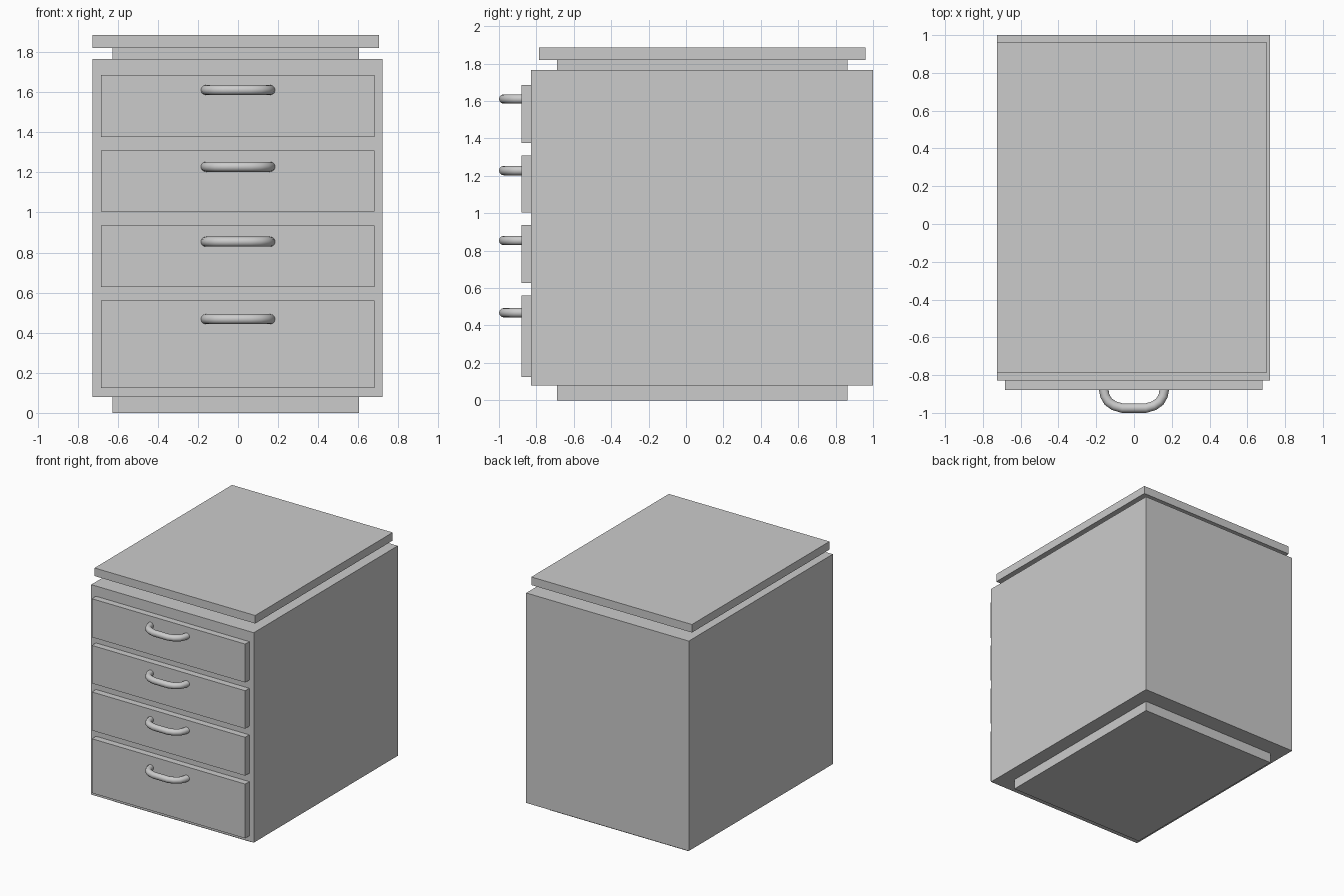
import bpy
import bmesh
import math
from mathutils import Matrix

if "Cube" in bpy.data.objects:
    bpy.data.objects.remove(bpy.data.objects["Cube"])


def box(name, x0, x1, y0, y1, z0, z1):
    bm = bmesh.new()
    size = Matrix.Diagonal((x1 - x0, y1 - y0, z1 - z0, 1))
    centre = Matrix.Translation(((x0 + x1) / 2, (y0 + y1) / 2, (z0 + z1) / 2))
    bmesh.ops.create_cube(bm, size=1, matrix=centre @ size)
    mesh = bpy.data.meshes.new(name)
    bm.to_mesh(mesh)
    bm.free()
    obj = bpy.data.objects.new(name, mesh)
    bpy.context.collection.objects.link(obj)
    return obj


def handle(name, z):
    # bent bar: straight front with rounded corners running into the drawer
    half = [(0.161, -0.875), (0.154, -0.91), (0.137, -0.94), (0.106, -0.962), (0.062, -0.975)]
    path = [(-x, y) for x, y in half] + half[::-1]
    curve = bpy.data.curves.new(name, 'CURVE')
    curve.dimensions = '3D'
    curve.bevel_depth = 0.025
    curve.bevel_resolution = 4
    curve.use_fill_caps = True
    spline = curve.splines.new('POLY')
    spline.points.add(len(path) - 1)
    for point, (x, y) in zip(spline.points, path):
        point.co = (x, y, z, 1)
    spline.use_smooth = True
    obj = bpy.data.objects.new(name, curve)
    bpy.context.collection.objects.link(obj)


# Cabinet: plinth, body, recessed neck and top slab
box("plinth", -0.625, 0.605, -0.69, 0.863, 0, 0.08)
box("cabinet_body", -0.725, 0.72, -0.828, 1.0, 0.08, 1.767)
box("top_neck", -0.625, 0.605, -0.69, 0.863, 1.767, 1.82)
box("top_slab", -0.725, 0.703, -0.786, 0.96, 1.82, 1.885)

# Drawer fronts with handles: bottom, top, handle height
drawers = [(0.124, 0.56, 0.468), (0.627, 0.936, 0.854),
           (1.005, 1.31, 1.228), (1.376, 1.685, 1.611)]
for i, (z0, z1, zh) in enumerate(drawers, 1):
    box(f"drawer_front_{i}", -0.683, 0.68, -0.88, -0.828, z0, z1)
    handle(f"drawer_handle_{i}", zh)
